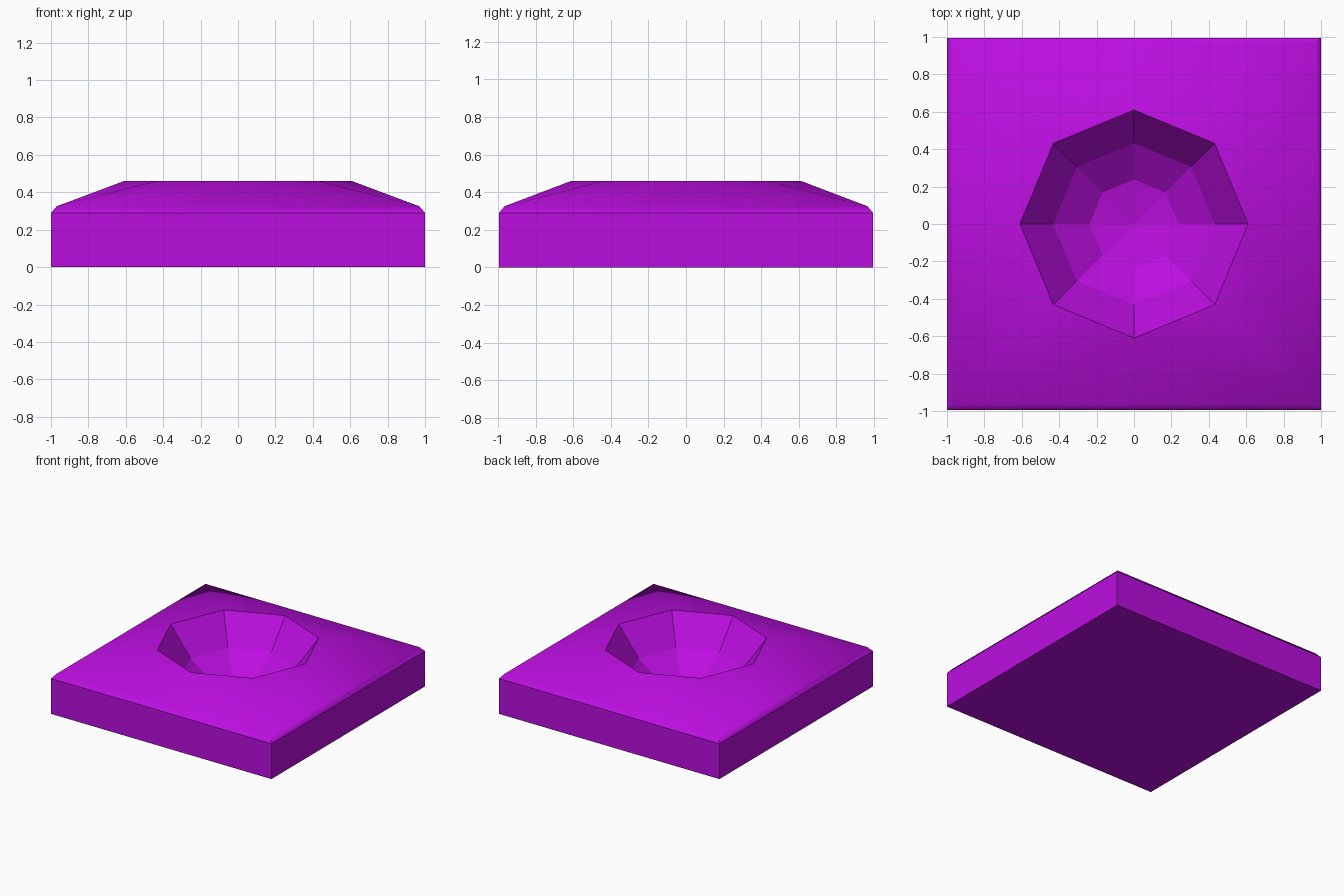
import bpy, bmesh
from math import sin, cos, pi, radians

cube = bpy.data.objects.get("Cube")
if cube:
    bpy.data.objects.remove(cube)

purple = bpy.data.materials.new("bright_purple")
purple.use_nodes = True
colour = (0.50, 0.0045, 0.745, 1)
purple.diffuse_color = colour
bsdf = purple.node_tree.nodes["Principled BSDF"]
bsdf.inputs["Base Color"].default_value = colour
bsdf.inputs["Roughness"].default_value = 0.7

bm = bmesh.new()


def square(half, z):
    corners = [(1, 1), (-1, 1), (-1, -1), (1, -1)]
    return [bm.verts.new((x * half, y * half * 0.995, z)) for x, y in corners]


def octagon(r, z):
    return [bm.verts.new((r * cos(k * pi / 4), r * sin(k * pi / 4), z)) for k in range(8)]


def bridge(a, b):
    n = len(a)
    return [bm.faces.new((a[i], a[(i + 1) % n], b[(i + 1) % n], b[i])) for i in range(n)]


# Square slab with a chamfered top edge
base, wall, edge = square(1, 0), square(1, 0.29), square(0.97, 0.325)
bm.faces.new(base[::-1])
bridge(base, wall)
bridge(wall, edge)

# Sloping top from the square edge up to the eight-sided rim
rim = octagon(0.61, 0.46)
for i in range(4):
    corner, following = edge[i], edge[(i + 1) % 4]
    diagonal, axis = rim[2 * i + 1], rim[(2 * i + 2) % 8]
    bm.faces.new((corner, diagonal, rim[2 * i]))
    bm.faces.new((corner, axis, diagonal))
    bm.faces.new((corner, following, axis))

# Faceted bowl sunk into the middle
middle, low = octagon(0.432, 0.228), octagon(0.238, 0.095)
bridge(rim, middle)
facets = bridge(middle, low)
centre = bm.verts.new((0, 0, 0.05))
facets += [bm.faces.new((low[k], low[(k + 1) % 8], centre)) for k in range(8)]

bmesh.ops.recalc_face_normals(bm, faces=bm.faces[:])
bm.faces.index_update()
flat = [f.index for f in facets]
mesh = bpy.data.meshes.new("hollowed_block")
bm.to_mesh(mesh)
bm.free()
mesh.materials.append(purple)

block = bpy.data.objects.new("hollowed_block", mesh)
bpy.context.collection.objects.link(block)
bpy.ops.object.select_all(action="DESELECT")
block.select_set(True)
bpy.context.view_layer.objects.active = block
bpy.ops.object.shade_smooth_by_angle(angle=radians(35))
for i in flat:
    mesh.polygons[i].use_smooth = False
